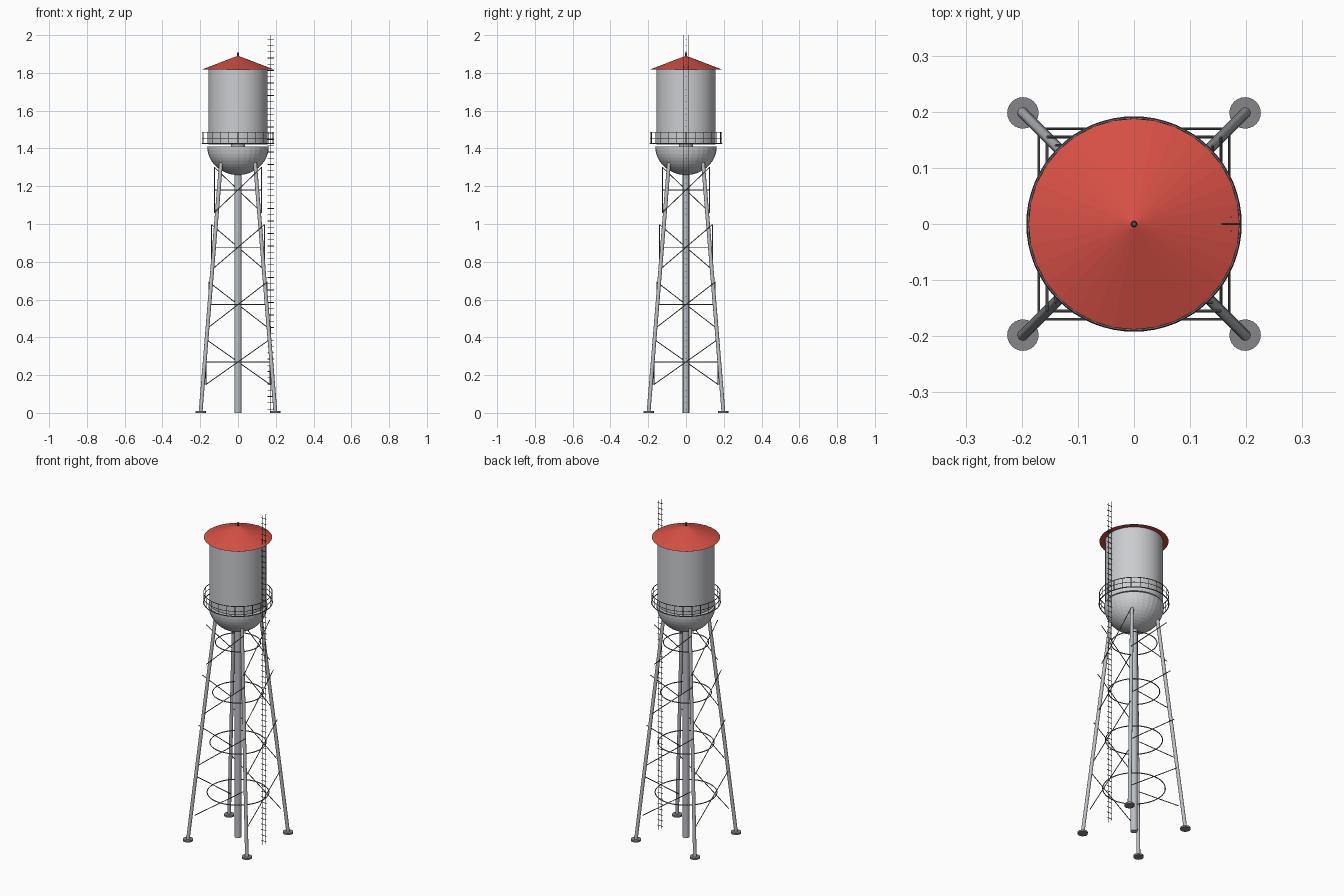
import bpy
import bmesh
import math
from mathutils import Vector

if "Cube" in bpy.data.objects:
    bpy.data.objects.remove(bpy.data.objects["Cube"], do_unlink=True)


def material(name, r, g, b):
    m = bpy.data.materials.new(name)
    m.use_nodes = True
    m.diffuse_color = (r, g, b, 1)
    m.node_tree.nodes["Principled BSDF"].inputs["Base Color"].default_value = (r, g, b, 1)
    return m


tank_grey = material("tank grey", 0.60, 0.61, 0.63)
leg_grey = material("leg steel", 0.50, 0.52, 0.55)
foot_grey = material("foot grey", 0.24, 0.24, 0.255)
brace_grey = material("brace grey", 0.18, 0.18, 0.19)
dark_metal = material("dark metal", 0.10, 0.10, 0.105)
roof_red = material("roof red", 0.68, 0.08, 0.06)


def finish(name, bm, mat, smooth=True):
    bmesh.ops.recalc_face_normals(bm, faces=bm.faces)
    mesh = bpy.data.meshes.new(name)
    bm.to_mesh(mesh)
    bm.free()
    mesh.materials.append(mat)
    obj = bpy.data.objects.new(name, mesh)
    bpy.context.collection.objects.link(obj)
    if smooth:
        bpy.ops.object.select_all(action="DESELECT")
        obj.select_set(True)
        bpy.context.view_layer.objects.active = obj
        bpy.ops.object.shade_smooth_by_angle(angle=math.radians(40))
    return obj


def add_rod(bm, start, end, radius, sides=8, end_radius=None):
    """Capped cylinder or cone between two points."""
    start, end = Vector(start), Vector(end)
    axis = end - start
    turn = axis.to_track_quat("Z", "Y").to_matrix().to_4x4()
    turn.translation = (start + end) / 2
    bmesh.ops.create_cone(bm, cap_ends=True, segments=sides, radius1=radius,
                          radius2=radius if end_radius is None else end_radius,
                          depth=axis.length, matrix=turn)


def add_ring(bm, radius, z, thickness, steps=48, sides=6):
    """Torus lying flat at height z."""
    loops = []
    for i in range(steps):
        a = math.tau * i / steps
        loop = []
        for j in range(sides):
            b = math.tau * j / sides
            r = radius + thickness * math.cos(b)
            loop.append(bm.verts.new((r * math.cos(a), r * math.sin(a), z + thickness * math.sin(b))))
        loops.append(loop)
    for i in range(steps):
        p, q = loops[i], loops[(i + 1) % steps]
        for j in range(sides):
            k = (j + 1) % sides
            bm.faces.new((p[j], q[j], q[k], p[k]))


def rod(name, start, end, radius, mat, sides=16, end_radius=None, smooth=True):
    bm = bmesh.new()
    add_rod(bm, start, end, radius, sides, end_radius)
    return finish(name, bm, mat, smooth)


CORNERS = [(1, 1), (-1, 1), (-1, -1), (1, -1)]

# Tank body, roof and finial
rod("tank_body", (0, 0, 1.42), (0, 0, 1.821), 0.157, tank_grey, 48)
rod("roof", (0, 0, 1.819), (0, 0, 1.891), 0.188, roof_red, 32, 0, smooth=False)
rod("roof_finial", (0, 0, 1.883), (0, 0, 1.909), 0.006, dark_metal, 12, 0.004)

# Rounded tank bottom: lower half of a sphere
bm = bmesh.new()
bmesh.ops.create_uvsphere(bm, u_segments=32, v_segments=24, radius=0.163)
bmesh.ops.bisect_plane(bm, geom=bm.verts[:] + bm.edges[:] + bm.faces[:],
                       plane_co=(0, 0, 0), plane_no=(0, 0, 1), clear_outer=True)
bmesh.ops.holes_fill(bm, edges=[e for e in bm.edges if e.is_boundary])
bmesh.ops.scale(bm, vec=(1, 1, 0.93), verts=bm.verts)
bmesh.ops.translate(bm, vec=(0, 0, 1.411), verts=bm.verts)
finish("tank_bottom", bm, tank_grey, smooth=False)

# Central riser pipe and its collar
rod("riser_pipe", (0, 0, 0), (0, 0, 1.41), 0.019, leg_grey, 24)
rod("riser_collar", (0, 0, 1.41), (0, 0, 1.421), 0.037, leg_grey, 24)

# Legs and feet
for i, (sx, sy) in enumerate(CORNERS):
    rod(f"leg_{i + 1}", (sx * 0.198, sy * 0.198, 0.005),
        (sx * 0.09, sy * 0.09, 1.325), 0.01, leg_grey)
    rod(f"foot_{i + 1}", (sx * 0.198, sy * 0.198, 0), (sx * 0.198, sy * 0.198, 0.01),
        0.028, foot_grey, 24)

# Bracing: one hoop and one rising diagonal per side on each level
for level in range(4):
    z = 0.27 + 0.3035 * level
    r = 0.17 - 0.015 * level
    bm = bmesh.new()
    add_ring(bm, r, z, 0.0028)
    finish(f"brace_hoop_{level + 1}", bm, brace_grey)
    bm = bmesh.new()
    for i in range(4):
        ax, ay = CORNERS[i]
        bx, by = CORNERS[(i + 1) % 4]
        add_rod(bm, (ax * r, ay * r, z - 0.12), (bx * r, by * r, z + 0.12), 0.0023, 8)
    finish(f"diagonal_braces_{level + 1}", bm, brace_grey)

# Balcony rails and posts
bm = bmesh.new()
for z, t in ((1.425, 0.003), (1.455, 0.0016), (1.485, 0.0022)):
    add_ring(bm, 0.189, z, t, 64)
finish("balcony_rails", bm, brace_grey)
bm = bmesh.new()
for i in range(24):
    a = math.tau * i / 24
    x, y = 0.189 * math.cos(a), 0.189 * math.sin(a)
    add_rod(bm, (x, y, 1.425), (x, y, 1.485), 0.0016, 6)
finish("balcony_posts", bm, brace_grey)

# Ladder on the left side
bm = bmesh.new()
for y in (-0.0125, 0.0125):
    add_rod(bm, (0.173, y, 0), (0.173, y, 2), 0.0016, 6)
finish("ladder_rails", bm, brace_grey)
bm = bmesh.new()
for i in range(60):
    z = 0.02 + i * 0.0332
    add_rod(bm, (0.156, 0, z), (0.19, 0, z), 0.0018, 6)
finish("ladder_rungs", bm, dark_metal)
